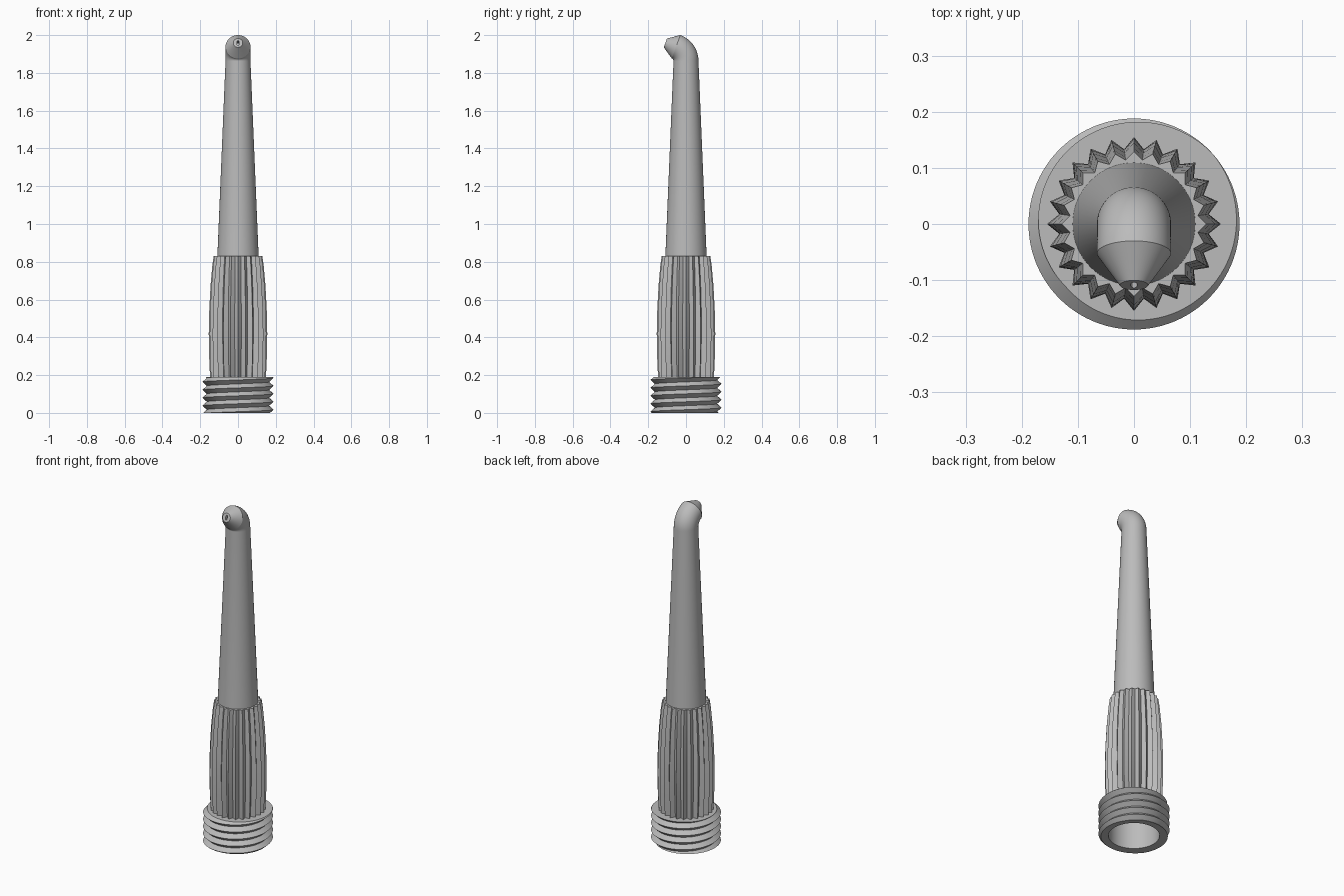
import bpy
import bmesh
from math import sin, cos, pi, radians
from mathutils import Vector

cube = bpy.data.objects.get("Cube")
if cube:
    bpy.data.objects.remove(cube, do_unlink=True)

grey = bpy.data.materials.new("mid grey")
grey.use_nodes = True
COLOUR = (0.5, 0.5, 0.5, 1)
grey.diffuse_color = COLOUR
grey.node_tree.nodes["Principled BSDF"].inputs["Base Color"].default_value = COLOUR


def skin(name, rows, angle=30):
    """Join neighbouring rows of points into a surface."""
    bm = bmesh.new()
    grid = [[bm.verts.new(p) for p in row] for row in rows]
    for a, b in zip(grid, grid[1:]):
        for i in range(len(a) - 1):
            bm.faces.new((a[i], b[i], b[i + 1], a[i + 1]))
    bmesh.ops.remove_doubles(bm, verts=bm.verts, dist=0.00005)
    bmesh.ops.dissolve_degenerate(bm, edges=bm.edges, dist=0.00005)
    bmesh.ops.recalc_face_normals(bm, faces=bm.faces)
    mesh = bpy.data.meshes.new(name)
    bm.to_mesh(mesh)
    bm.free()
    mesh.materials.append(grey)
    obj = bpy.data.objects.new(name, mesh)
    bpy.context.collection.objects.link(obj)
    bpy.ops.object.select_all(action='DESELECT')
    obj.select_set(True)
    bpy.context.view_layer.objects.active = obj
    bpy.ops.object.shade_smooth_by_angle(angle=radians(angle))
    return obj


def lathe(name, steps, column, angle=30):
    """Sweep a column of (radius, z) points that may vary with the step."""
    rows = []
    for i in range(steps + 1):
        t = 2 * pi * i / steps
        rows.append([(r * cos(t), r * sin(t), z) for r, z in column(i)])
    return skin(name, rows, angle)


# Threaded collar with its open bore
STEPS, PITCH, HEIGHT = 96, 0.042, 0.19
ROOT, CREST, START = 0.165, 0.188, 0.017


def thread_radius(z, turn):
    phase = ((z - START) / PITCH - turn) % 1
    return ROOT + (CREST - ROOT) * abs(2 * phase - 1)


def thread_column(i):
    turn = i / STEPS
    points = [(0, 0.3), (0.1, 0.3), (0.115, 0.18), (0.135, 0.16), (0.135, 0)]
    for k in range(-4, 12):
        z = START + PITCH * (k / 2 + turn)
        z = min(max(z, 0), HEIGHT)
        points.append((thread_radius(z, turn), z))
    return points + [(0.12, HEIGHT)]


lathe("threaded_collar", STEPS, thread_column)

# Ribbed grip: ridges and valleys alternate around a bulging sleeve
TEETH = 24
GRIP = [(0.148, 0.185), (0.153, 0.3), (0.155, 0.42), (0.152, 0.55),
        (0.145, 0.68), (0.136, 0.78), (0.129, 0.83)]


def grip_column(i):
    valley = i % 2
    points = [(r - valley * (0.024 - 0.01 * k / 6), z) for k, (r, z) in enumerate(GRIP)]
    return points + [(0.1, 0.83)]


lathe("ribbed_grip", TEETH * 2, grip_column, 20)

# Tapered shaft, bent neck, conical tip and slot, as rings along one path
SIDES, BEND_Z, BEND_R, TUBE_R = 64, 1.863, 0.08, 0.066
END = radians(70)


def ring(y, z, tilt, rx, rv=None):
    """Ellipse across the path, tilted forward by the given angle."""
    rv = rx if rv is None else rv
    across = Vector((0, cos(tilt), sin(tilt)))
    centre = Vector((0, y, z))
    return [centre + Vector((rx * cos(t), 0, 0)) + across * (rv * sin(t))
            for t in (2 * pi * i / SIDES for i in range(SIDES + 1))]


rows = [ring(0, 0.8, 0, 0.1105), ring(0, BEND_Z, 0, TUBE_R)]
for k in range(1, 15):
    a = END * k / 14
    rows.append(ring(-BEND_R * (1 - cos(a)), BEND_Z + BEND_R * sin(a), a, TUBE_R))

end_y, end_z = -BEND_R * (1 - cos(END)), BEND_Z + BEND_R * sin(END)
for along, rx, rv in [(0.06, 0.025, 0.025), (0.06, 0.006, 0.014),
                      (0.02, 0.006, 0.014), (0.02, 0, 0)]:
    rows.append(ring(end_y - along * sin(END), end_z + along * cos(END), END, rx, rv))
skin("bent_nozzle", rows)
